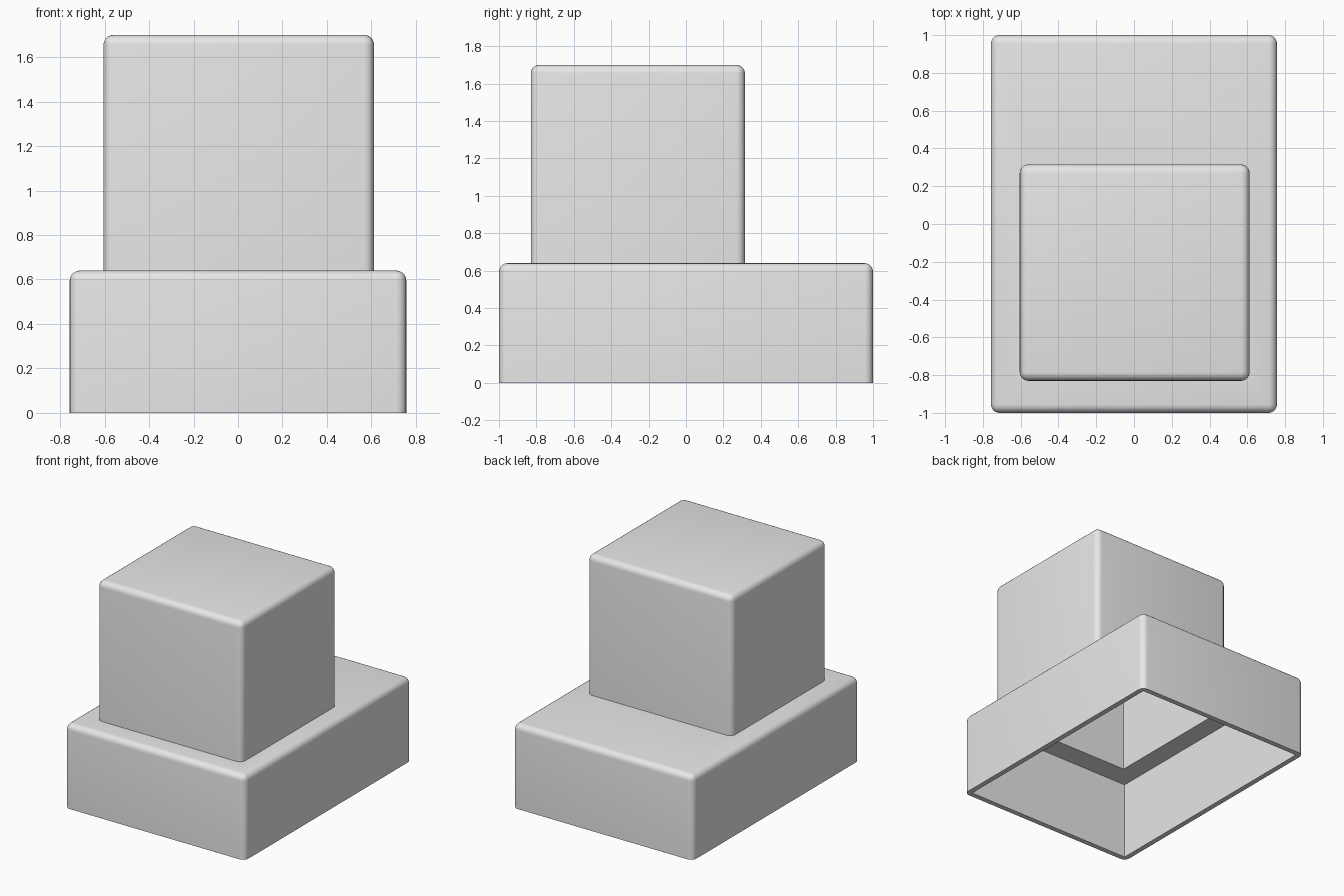
import bpy
import bmesh
import math
from mathutils import Vector

cube = bpy.data.objects.get("Cube")
if cube:
    bpy.data.objects.remove(cube, do_unlink=True)

WALL = 0.04
RADIUS = 0.045
BASE_TOP = 0.64

grey = bpy.data.materials.new("light grey")
grey.use_nodes = True
grey.diffuse_color = (0.8, 0.8, 0.8, 1)
grey.node_tree.nodes["Principled BSDF"].inputs["Base Color"].default_value = (0.8, 0.8, 0.8, 1)


def box(name, low, high, radius=0):
    """Box between two corners; all but the bottom edges may be rounded."""
    low, high = Vector(low), Vector(high)
    bm = bmesh.new()
    bmesh.ops.create_cube(bm, size=1)
    for v in bm.verts:
        v.co = [l + (c + 0.5) * (h - l) for l, c, h in zip(low, v.co, high)]
    if radius:
        edges = [e for e in bm.edges if max(v.co.z for v in e.verts) > low.z + 0.01]
        bmesh.ops.bevel(bm, geom=edges, offset=radius, segments=5,
                        profile=0.5, affect='EDGES')
    mesh = bpy.data.meshes.new(name)
    bm.to_mesh(mesh)
    bm.free()
    mesh.materials.append(grey)
    obj = bpy.data.objects.new(name, mesh)
    bpy.context.collection.objects.link(obj)
    return obj


def activate(obj):
    bpy.ops.object.select_all(action='DESELECT')
    obj.select_set(True)
    bpy.context.view_layer.objects.active = obj


def hollow(obj, cutters):
    """Cut the cavities out and smooth the rounded edges."""
    activate(obj)
    for cutter in cutters:
        mod = obj.modifiers.new("cavity", 'BOOLEAN')
        mod.operation = 'DIFFERENCE'
        mod.solver = 'EXACT'
        mod.object = cutter
        bpy.ops.object.modifier_apply(modifier=mod.name)
    bpy.ops.object.shade_smooth_by_angle(angle=math.radians(30))


# Outer bodies
base = box("base", (-0.757, -1, 0), (0.757, 1, BASE_TOP), RADIUS)
tower = box("tower", (-0.605, -0.83, BASE_TOP), (0.612, 0.315, 1.70), RADIUS)

# Cavities: the base is open below and the tower opens into it
base_cavity = box("base_cavity", (-0.757 + WALL, -1 + WALL, -0.2),
                  (0.757 - WALL, 1 - WALL, BASE_TOP - WALL))
tower_cavity = box("tower_cavity", (-0.605 + WALL, -0.83 + WALL, 0.3),
                   (0.612 - WALL, 0.315 - WALL, 1.70 - WALL))
for cutter in (base_cavity, tower_cavity):
    cutter.hide_render = True

hollow(base, [base_cavity, tower_cavity])
hollow(tower, [tower_cavity])

for cutter in (base_cavity, tower_cavity):
    bpy.data.objects.remove(cutter, do_unlink=True)
